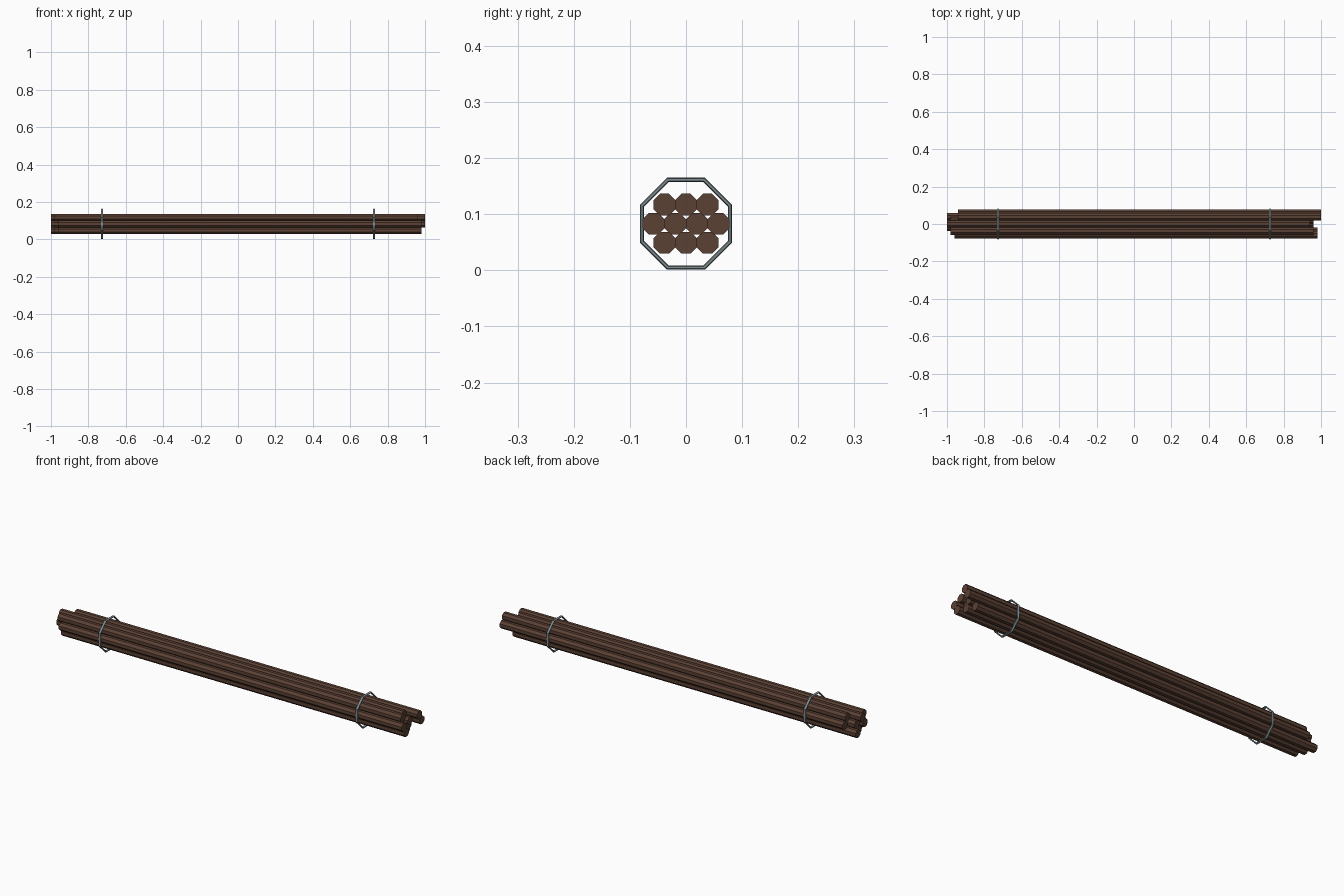
import bpy, math

if "Cube" in bpy.data.objects:
    bpy.data.objects.remove(bpy.data.objects["Cube"], do_unlink=True)


def material(name, colour):
    m = bpy.data.materials.new(name)
    m.use_nodes = True
    m.diffuse_color = (*colour, 1)
    m.node_tree.nodes["Principled BSDF"].inputs["Base Color"].default_value = (*colour, 1)
    return m


BROWN = material("dark brown wood", (0.105, 0.052, 0.034))
GREY = material("steel grey", (0.22, 0.27, 0.29))

LENGTH = 1.94
APOTHEM = 0.0195
MID_Z = 0.083


def rod(name, y, z, shift):
    """Octagonal rod along x with flat top and sides."""
    bpy.ops.mesh.primitive_cylinder_add(
        vertices=8, radius=APOTHEM / math.cos(math.pi / 8), depth=LENGTH)
    ob = bpy.context.object
    ob.name = name
    ob.rotation_euler = (math.pi / 8, math.pi / 2, 0)
    # Spin about the rod's own axis first, then lay it along x
    ob.rotation_mode = 'XYZ'
    ob.rotation_euler = (0, math.pi / 2, 0)
    for v in ob.data.vertices:
        a = math.atan2(v.co.y, v.co.x) + math.pi / 8
        r = math.hypot(v.co.x, v.co.y)
        v.co.x, v.co.y = r * math.cos(a), r * math.sin(a)
    ob.location = (shift, y, z)
    ob.data.materials.append(BROWN)


# Three stacked rows of rods, listed front to back by their lengthwise shift
rows = {
    "lower": (MID_Z - 0.034, (0.01, -0.01, -0.03)),
    "middle": (MID_Z, (0.01, -0.03, -0.01, 0.03)),
    "upper": (MID_Z + 0.034, (-0.01, -0.03, 0.03)),
}
for row, (z, shifts) in rows.items():
    for i, shift in enumerate(shifts):
        rod(f"{row}_rod_{i + 1}", (i - (len(shifts) - 1) / 2) * 0.0385, z, shift)

# Octagonal binding rings near both ends
TUBE = 0.004
for side, x in (("right", -0.727), ("left", 0.727)):
    bpy.ops.mesh.primitive_torus_add(
        major_segments=8, minor_segments=6,
        major_radius=0.082 / math.cos(math.pi / 8) - TUBE, minor_radius=TUBE)
    ring = bpy.context.object
    ring.name = f"{side}_binding_ring"
    for v in ring.data.vertices:
        a = math.atan2(v.co.y, v.co.x) + math.pi / 8
        r = math.hypot(v.co.x, v.co.y)
        v.co = (r * math.cos(a), r * math.sin(a), v.co.z * 1.7)
    ring.rotation_euler = (0, math.pi / 2, 0)
    ring.location = (x, 0, MID_Z)
    ring.data.materials.append(GREY)
    for p in ring.data.polygons:
        p.use_smooth = False
